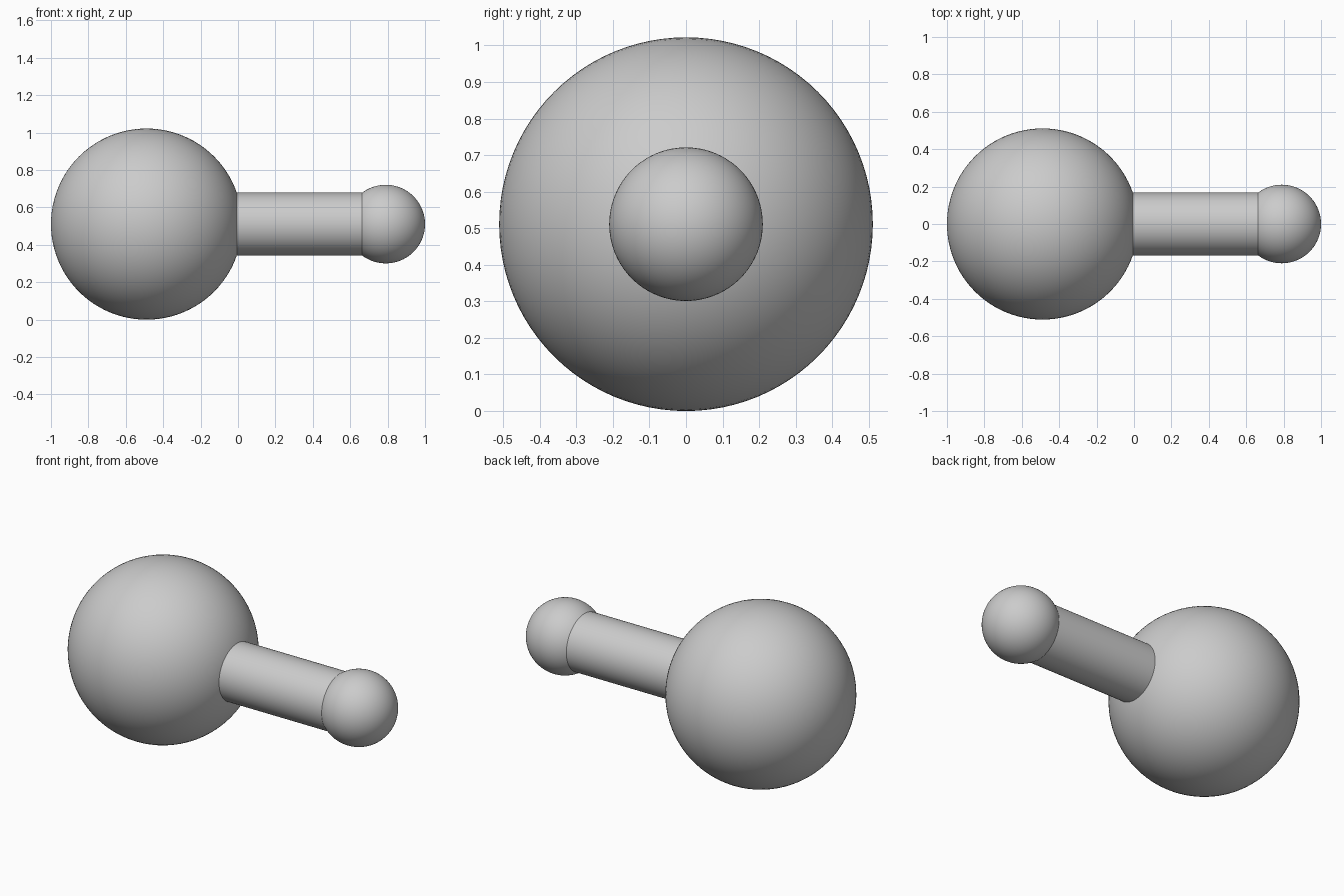
import bpy, math

if "Cube" in bpy.data.objects:
    bpy.data.objects.remove(bpy.data.objects["Cube"])

AXIS_Z = 0.511   # height of the shared centre line


def finish(name):
    obj = bpy.context.object
    obj.name = name
    bpy.ops.object.shade_smooth_by_angle(angle=math.radians(35))
    return obj


def ball(name, x, radius):
    # Poles lie along x, in line with the rod
    bpy.ops.mesh.primitive_uv_sphere_add(
        segments=96, ring_count=48, radius=radius,
        location=(x, 0, AXIS_Z), rotation=(0, math.pi / 2, 0))
    return finish(name)


def rod(name, x0, x1, radius):
    bpy.ops.mesh.primitive_cylinder_add(
        vertices=96, radius=radius, depth=x1 - x0,
        location=((x0 + x1) / 2, 0, AXIS_Z), rotation=(0, math.pi / 2, 0))
    return finish(name)


# Large ball, connecting rod and small end ball
ball("large_ball", -0.489, 0.511)
rod("connecting_rod", -0.05, 0.70, 0.168)
ball("small_ball", 0.79, 0.21)
